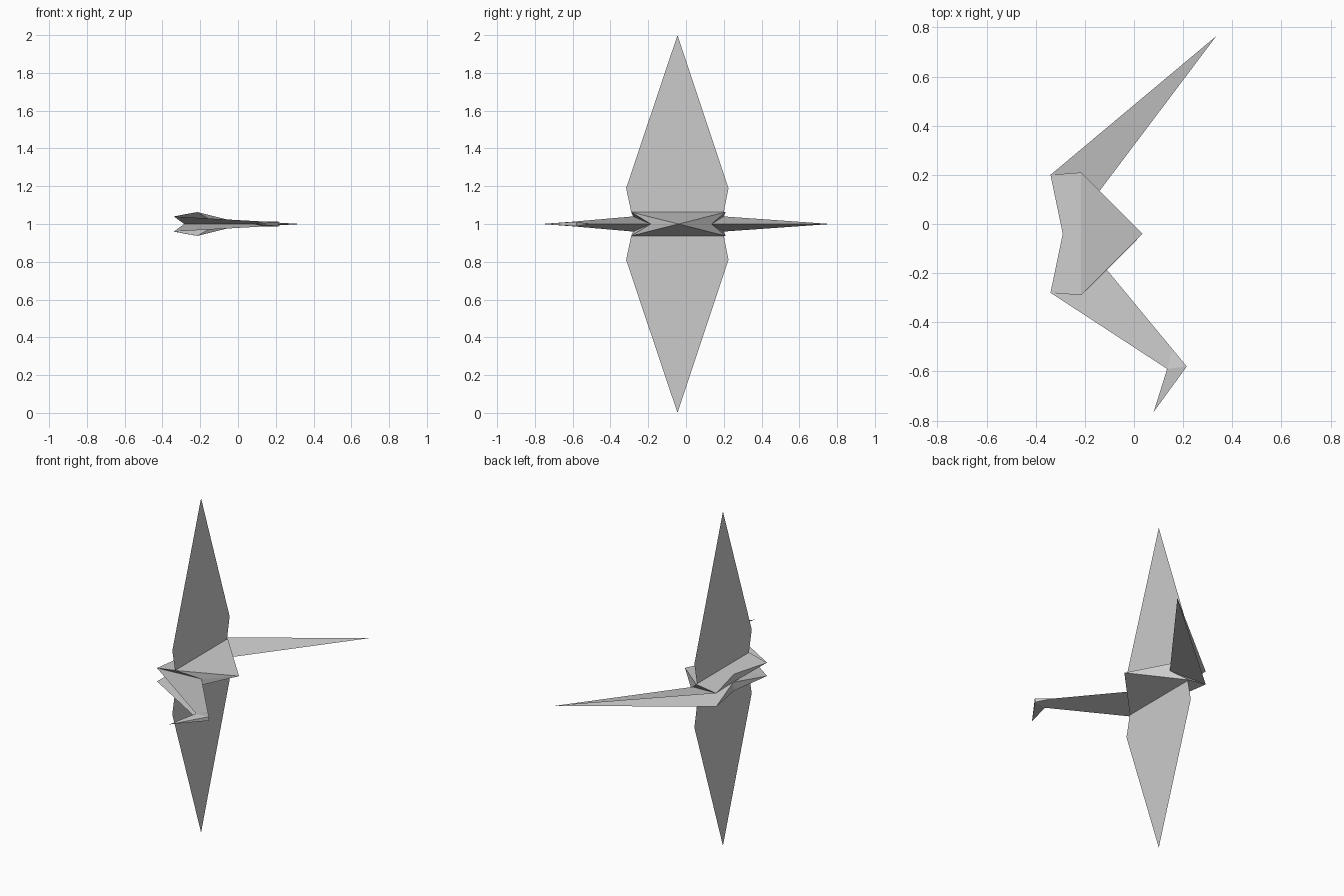
import bpy
import bmesh

cube = bpy.data.objects.get("Cube")
if cube:
    bpy.data.objects.remove(cube, do_unlink=True)

grey = bpy.data.materials.new("light_grey")
grey.use_nodes = True
COLOUR = (0.6, 0.6, 0.6, 1)
grey.diffuse_color = COLOUR
grey.node_tree.nodes["Principled BSDF"].inputs["Base Color"].default_value = COLOUR


def mirrored_part(name, points, faces):
    """Upper half given around z = 0, mirrored below and lifted to z = 1."""
    bm = bmesh.new()
    verts = {key: bm.verts.new(co) for key, co in points.items()}
    for face in faces:
        bm.faces.new([verts[key] for key in face.split()])
    bmesh.ops.recalc_face_normals(bm, faces=bm.faces)
    mesh = bpy.data.meshes.new(name)
    bm.to_mesh(mesh)
    bm.free()
    mesh.materials.append(grey)
    obj = bpy.data.objects.new(name, mesh)
    bpy.context.collection.objects.link(obj)
    obj.location.z = 1
    mod = obj.modifiers.new("Mirror", "MIRROR")
    mod.use_axis = (False, False, True)
    return obj


# Shared corners of the body, the shoulders and the rear groove
shared = {
    "front_l": (-0.215, 0.21, 0.063), "front_r": (-0.215, -0.29, 0.063),
    "rear_l": (-0.34, 0.20, 0.04), "rear_r": (-0.34, -0.28, 0.04),
    "inner_l": (-0.14, 0.135, 0), "inner_r": (-0.11, -0.187, 0),
    "root": (-0.285, -0.04, 0),
}

# Wedge-shaped body with a notched rear
mirrored_part("body", {
    **shared,
    "nose": (0.035, -0.04, 0), "rear_mid": (-0.29, -0.04, 0.05),
}, [
    "front_l front_r nose",
    "front_l rear_l rear_mid rear_r front_r",
    "front_l nose inner_l", "front_r inner_r nose",
    "front_l inner_l rear_l", "front_r rear_r inner_r",
    "rear_l root rear_mid", "rear_r rear_mid root",
])

# Flat upright fins, above and below
mirrored_part("wing_fins", {
    "a": (-0.213, -0.29, 0.063), "b": (-0.213, 0.20, 0.063),
    "c": (-0.213, 0.225, 0.19), "tip": (-0.213, -0.045, 1.0),
    "d": (-0.213, -0.317, 0.19),
}, ["a b c tip d"])

# Long straight spike, a V-shaped blade open at the rear
mirrored_part("straight_spike", {
    **{k: shared[k] for k in ("root", "inner_l", "rear_l")},
    "tip": (0.335, 0.765, 0),
}, ["root inner_l rear_l", "inner_l tip rear_l"])

# Bent spike with a hooked end
mirrored_part("hooked_spike", {
    **{k: shared[k] for k in ("root", "inner_r", "rear_r")},
    "crook": (0.157, -0.51, 0), "knee_back": (0.135, -0.59, 0.013),
    "knee": (0.215, -0.58, 0.012), "knee_mid": (0.215, -0.58, 0),
    "tip": (0.08, -0.765, 0),
}, [
    "root rear_r inner_r", "inner_r rear_r knee_back crook",
    "crook knee_back knee", "knee knee_back tip",
    "crook knee knee_mid", "knee tip knee_mid",
])
